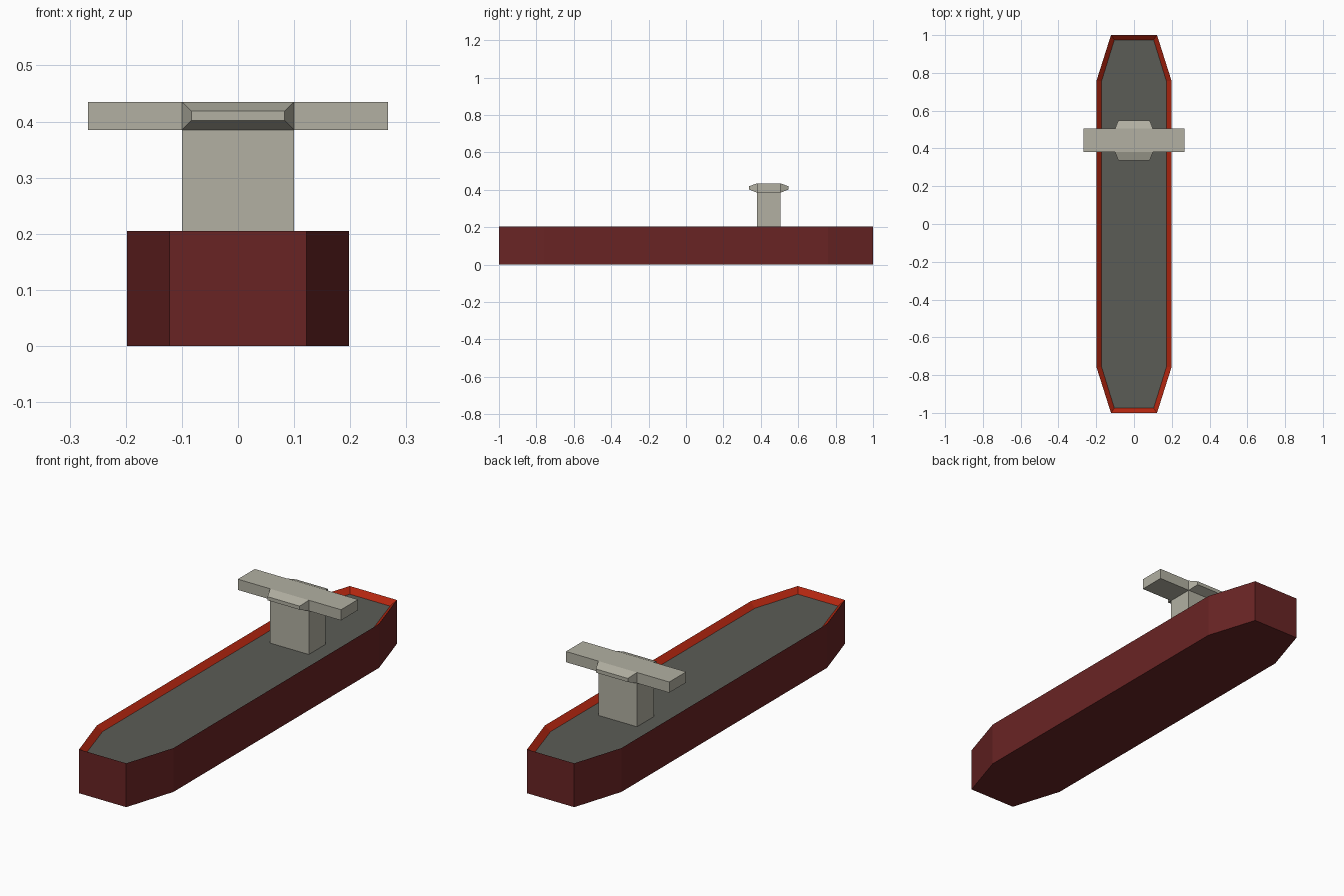
import bpy, bmesh

if "Cube" in bpy.data.objects:
    bpy.data.objects.remove(bpy.data.objects["Cube"])


def material(name, rgb):
    m = bpy.data.materials.new(name)
    lin = [(c / 255 / 12.92) if c < 10 else ((c / 255 + 0.055) / 1.055) ** 2.4 for c in rgb]
    m.diffuse_color = (*lin, 1)
    m.use_nodes = True
    m.node_tree.nodes["Principled BSDF"].inputs["Base Color"].default_value = m.diffuse_color
    return m


hull_red = material("hull dark red", (105, 36, 36))
rim_red = material("rim bright red", (180, 38, 16))
deck_grey = material("deck grey", (91, 92, 86))
cabin_grey = material("cabin light grey", (178, 176, 162))


def loft(name, rings, mats, band_mats, cap_mats):
    """Skin a list of equal-length point rings and cap both ends."""
    bm = bmesh.new()
    loops = [[bm.verts.new(p) for p in ring] for ring in rings]
    n = len(loops[0])
    for a, b, mi in zip(loops, loops[1:], band_mats):
        for i in range(n):
            j = (i + 1) % n
            bm.faces.new((a[i], a[j], b[j], b[i])).material_index = mi
    bm.faces.new(loops[0][::-1]).material_index = cap_mats[0]
    bm.faces.new(loops[-1]).material_index = cap_mats[1]
    bmesh.ops.recalc_face_normals(bm, faces=bm.faces)
    me = bpy.data.meshes.new(name)
    bm.to_mesh(me)
    bm.free()
    for m in mats:
        me.materials.append(m)
    ob = bpy.data.objects.new(name, me)
    bpy.context.collection.objects.link(ob)
    return ob


def octagon(end_x, end_y, side_x, side_y, z):
    half = [(end_x, -end_y), (side_x, -side_y), (side_x, side_y), (end_x, end_y)]
    return [(x, y, z) for x, y in half + [(-x, -y) for x, y in half]]


def rect(x, z0, z1, y):
    return [(-x, y, z0), (x, y, z0), (x, y, z1), (-x, y, z1)]


# hull with sloping inner rim and sunken deck
loft("hull",
     [octagon(0.122, 1.0, 0.198, 0.76, 0.0),
      octagon(0.122, 1.0, 0.198, 0.76, 0.205),
      octagon(0.104, 0.975, 0.172, 0.755, 0.181)],
     [hull_red, rim_red, deck_grey], [0, 1], (0, 2))

# bridge tower, wide bridge wing, and tapered bays front and back
Y0, Y1 = 0.38, 0.505
Z0, Z1 = 0.385, 0.435
loft("bridge_tower", [rect(0.1, 0.181, Z0, y) for y in (Y0, Y1)], [cabin_grey], [0], (0, 0))
loft("bridge_wing", [rect(0.267, Z0, Z1, y) for y in (Y0, Y1)], [cabin_grey], [0], (0, 0))
for name, y, tip in (("front_bay", Y0, 0.337), ("back_bay", Y1, 0.548)):
    loft(name, [rect(0.1, Z0, Z1, y), rect(0.083, 0.402, 0.419, tip)], [cabin_grey], [0], (0, 0))
